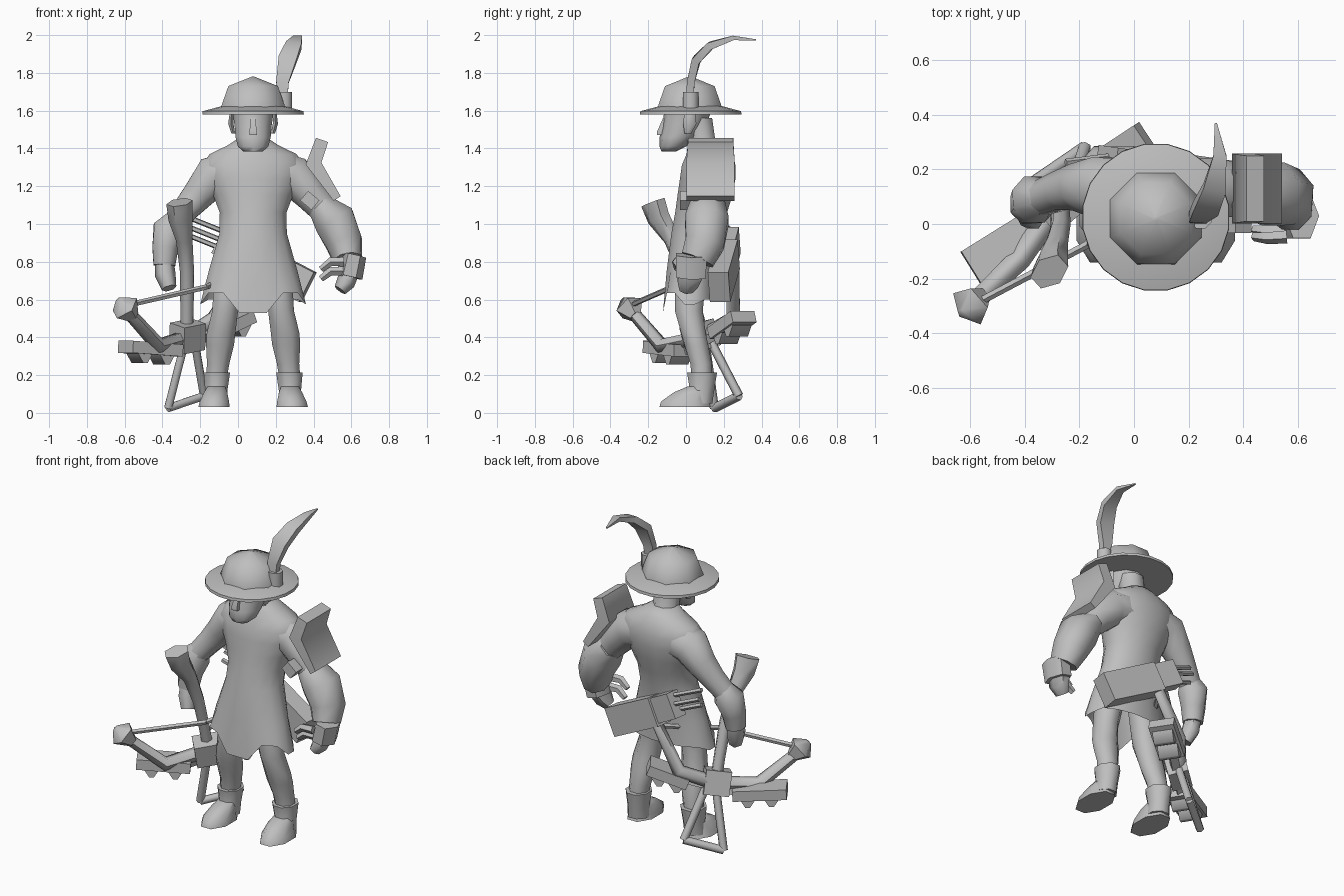
import bpy, bmesh, math
from mathutils import Vector

grey = bpy.data.materials.new("plain_grey")
grey.diffuse_color = (0.52, 0.52, 0.52, 1)
CX = 0.08  # body centre line


def finish(name, bm, angle):
    bmesh.ops.recalc_face_normals(bm, faces=bm.faces)
    me = bpy.data.meshes.new(name)
    bm.to_mesh(me)
    bm.free()
    me.materials.append(grey)
    ob = bpy.data.objects.new(name, me)
    bpy.context.collection.objects.link(ob)
    bpy.ops.object.select_all(action='DESELECT')
    ob.select_set(True)
    bpy.context.view_layer.objects.active = ob
    bpy.ops.object.shade_smooth_by_angle(angle=math.radians(angle))
    return ob


def loft(name, pts, n=8, ref=(1, 0, 0), level=False, angle=62, edit=None, bottom=True):
    """Skin rings along (x, y, z, r1, r2); r1 lies along ref. level keeps rings horizontal."""
    bm = bmesh.new()
    P = [Vector(p[:3]) for p in pts]
    k = math.sqrt(2) if n == 4 else 1
    rings = []
    for i, p in enumerate(pts):
        t = Vector((0, 0, 1))
        if not level:
            t = Vector()
            if i > 0:
                t += (P[i] - P[i - 1]).normalized()
            if i < len(P) - 1:
                t += (P[i + 1] - P[i]).normalized()
            t.normalize()
        u = Vector(ref)
        u = (u - t * u.dot(t)).normalized()
        w = t.cross(u)
        r1, r2 = p[3], p[-1]
        ring = []
        for j in range(n):
            a = 2 * math.pi * (j + 0.5) / n
            ring.append(bm.verts.new(P[i] + k * (u * r1 * math.cos(a) + w * r2 * math.sin(a))))
        rings.append(ring)
    for a, b in zip(rings, rings[1:]):
        for j in range(n):
            bm.faces.new((a[j], a[(j + 1) % n], b[(j + 1) % n], b[j]))
    if bottom:
        bm.faces.new(rings[0])
    bm.faces.new(rings[-1])
    if edit:
        edit(rings)
    return finish(name, bm, angle)


def rod(name, a, b, r, n=6, r2=None, ref=(1, 0, 0)):
    return loft(name, [(*a, r, r2 or r), (*b, r, r2 or r)], n, ref)


# Hat: brim, crown, feather holder and curved feather
loft("hat_brim", [(CX, .025, 1.58, .272), (CX, .025, 1.597, .27), (CX, .025, 1.625, .165)], 20, level=True, angle=40)
loft("hat_crown", [(CX, .02, 1.60, .184), (CX, .02, 1.63, .18), (CX, .02, 1.73, .142),
                   (CX, .02, 1.78, .008)], 8, level=True)
rod("feather_holder", (.245, .025, 1.61), (.245, .025, 1.70), .044, 8)
loft("feather", [(.24, .02, 1.65, .022, .02), (.235, .025, 1.75, .033, .02), (.262, .055, 1.87, .048, .022),
                 (.295, .13, 1.945, .042, .02), (.315, .25, 1.985, .024, .012), (.30, .37, 1.975, .004, .003)], 4)

# Head, neck and face details
loft("head", [(CX, -.09, 1.385, .055, .04), (CX, -.07, 1.41, .085, .07), (CX, -.04, 1.46, .098, .1),
              (CX, -.01, 1.52, .103, .115), (CX, .01, 1.60, .115, .125)], 10, level=True)
loft("neck", [(CX, .11, 1.36, .11, .09), (CX, .085, 1.45, .078, .075), (CX, .06, 1.56, .08, .085)], 8, level=True)
loft("nose", [(CX, -.135, 1.47, .02, .018), (CX, -.135, 1.485, .02, .02), (CX, -.11, 1.56, .012, .012)], 4, level=True)
for s in (-1, 1):
    loft("ear", [(CX + s * .105, .01, 1.48, .012, .018), (CX + s * .118, .02, 1.53, .016, .035),
                 (CX + s * .115, .02, 1.58, .012, .03)], 6, level=True)


# Open tunic with notched hem, long front flap and low sides
def notched(rings):
    for v in rings[0]:
        dx = abs(v.co.x - CX)
        if dx > .25:
            v.co.z = .575
        elif dx < .1 and v.co.y < 0:
            v.co.z = .53
            v.co.x = CX + (v.co.x - CX) * 1.3
        elif v.co.y < 0:
            v.co.z = .635


loft("tunic", [(CX, .02, .60, .285, .145), (CX, .03, .75, .24, .135), (CX, .055, .95, .182, .135),
               (CX, .08, 1.06, .18, .14), (CX, .10, 1.15, .215, .148), (CX, .115, 1.24, .26, .15),
               (CX, .12, 1.31, .275, .145), (CX, .125, 1.37, .235, .125), (CX, .12, 1.415, .14, .105),
               (CX, .11, 1.45, .085, .08)], 16, level=True, edit=notched, bottom=False)

# Legs and boots, mirrored about the body centre line
for s in (-1, 1):
    loft("leg", [(CX + s * .11, .03, .78, .085, .09), (CX + s * .135, .02, .64, .082, .085),
                 (CX + s * .148, .015, .54, .074, .08),
                 (CX + s * .17, .04, .42, .082, .07), (CX + s * .175, .055, .36, .08, .068),
                 (CX + s * .185, .08, .26, .064, .062), (CX + s * .195, .085, .18, .06, .058)], 8, level=True)
    loft("boot_shaft", [(CX + s * .198, .07, .05, .068, .075), (CX + s * .195, .085, .12, .064, .07),
                        (CX + s * .192, .085, .215, .076, .086)], 8, level=True)
    loft("boot_foot", [(CX + s * .207, -.005, .03, .09, .147), (CX + s * .205, -.005, .06, .084, .138),
                       (CX + s * .198, .03, .11, .066, .1), (CX + s * .195, .065, .14, .05, .06)], 8, level=True)

# Arm holding the crossbow
loft("left_arm", [(-.04, .13, 1.27, .12), (-.135, .135, 1.25, .118), (-.205, .135, 1.16, .092),
                  (-.275, .12, 1.08, .075), (-.34, .095, 1.0, .068)], 8, ref=(0, 1, 0))
loft("left_sleeve", [(-.325, .1, 1.035, .055), (-.365, .09, .97, .092), (-.385, .07, .87, .074),
                     (-.39, .06, .78, .062)], 8, ref=(0, 1, 0))
loft("left_hand", [(-.39, .06, .80, .054, .05), (-.385, .045, .73, .06, .055), (-.365, .02, .66, .045, .04)],
     6, ref=(0, 1, 0))

# Other arm with a wide sleeve, cuff, hand and fingers
loft("right_arm", [(.20, .13, 1.27, .12), (.30, .13, 1.25, .118), (.39, .12, 1.15, .095),
                   (.47, .11, 1.06, .08)], 8, ref=(0, 1, 0))
loft("right_sleeve", [(.43, .115, 1.10, .10, .075), (.51, .11, 1.02, .125, .12), (.562, .1, .90, .112, .105),
                      (.58, .06, .81, .095, .08)], 8, ref=(0, 1, 0))
loft("right_cuff", [(.615, .03, .835, .095, .065), (.59, .025, .72, .09, .07)], 6, ref=(0, 1, 0))
loft("right_hand", [(.59, .03, .74, .07, .05), (.57, .01, .69, .065, .05), (.54, 0, .65, .04, .035)], 6, ref=(0, 1, 0))
for y, z in ((-.045, .77), (-.02, .72)):
    loft("right_finger", [(.56, y, z + .03, .026), (.49, y - .005, z + .03, .024),
                          (.44, y, z - .01, .018)], 5, ref=(0, 1, 0))
rod("arm_buckle", (.35, .0, 1.15), (.41, .0, 1.10), .033, 4, ref=(0, 1, 0))

# Bent shoulder plate
loft("shoulder_plate", [(.445, .13, 1.445, .12, .034), (.40, .13, 1.32, .128, .042),
                        (.525, .13, 1.135, .128, .022)], 4, ref=(0, 1, 0))

# Bolt case slung across the back, with bolts
rod("bolt_case", (.37, .175, .665), (.03, .225, .84), .088, 4, .055, ref=(0, 0, 1))
rod("bolt_case_mouth", (.04, .22, .84), (-.10, .24, .915), .077, 4, .045, ref=(0, 0, 1))
for dz, dy in ((.05, 0), (0, .025), (-.045, 0)):
    rod("bolt", (-.05, .225 + dy, .90 + dz), (-.25, .2 + dy, .98 + dz), .014, 5)

# Crossbow stock with flared butt and front block
side = (.75, .62, .2)
loft("stock", [(-.31, -.175, 1.115, .077, .058), (-.305, -.145, 1.03, .068, .058), (-.285, -.075, .92, .045, .044),
               (-.27, -.01, .75, .038, .038), (-.27, .05, .55, .036, .036), (-.27, .10, .36, .036, .036)], 6, ref=side)
rod("stock_block", (-.265, .055, .475), (-.27, .095, .335), .075, 4, .06, ref=side)

# Crossbow limbs, tip and string
limbs = [[(-.27, .085, .40), (-.42, -.13, .355), (-.605, -.305, .56)],
         [(-.27, .085, .40), (-.124, .25, .50), (.02, .25, .75)]]
for pts in limbs:
    loft("bow_limb", [(*p, r, r) for p, r in zip(pts, (.042, .042, .033))], 6, ref=(0, 0, 1))
loft("bow_tip", [(-.555, -.265, .51, .035), (-.60, -.30, .56, .08), (-.63, -.33, .60, .02)], 5, ref=(0, 0, 1))
rod("string_front", (-.605, -.305, .565), (-.17, -.075, .665), .015, 5)
rod("string_back", (-.17, -.075, .665), (.02, .25, .75), .015, 5)

# Toothed rails either side of the block
for a, b in (((-.595, -.165, .35), (-.33, .0, .33)), ((-.14, .18, .42), (.05, .305, .51))):
    rod("rail", a, b, .032, 4, .075, ref=(0, 0, 1))
    A, B = Vector(a), Vector(b)
    along = (B.x - A.x, B.y - A.y, 0)
    for f in (.28, .72):
        c = A.lerp(B, f)
        loft("rail_tooth", [(c.x, c.y, c.z - .08, .014, .06), (c.x, c.y, c.z - .02, .05, .06)],
             4, ref=along, level=True)
rod("rail_bar", (-.35, .0, .335), (-.12, .2, .43), .024, 4)

# Foot stirrup touching the ground
stirrup = [(-.28, .10, .38), (-.37, .15, .025), (-.18, .28, .09), (-.23, .13, .38)]
for a, b in zip(stirrup, stirrup[1:]):
    rod("stirrup_bar", a, b, .024, 6)
